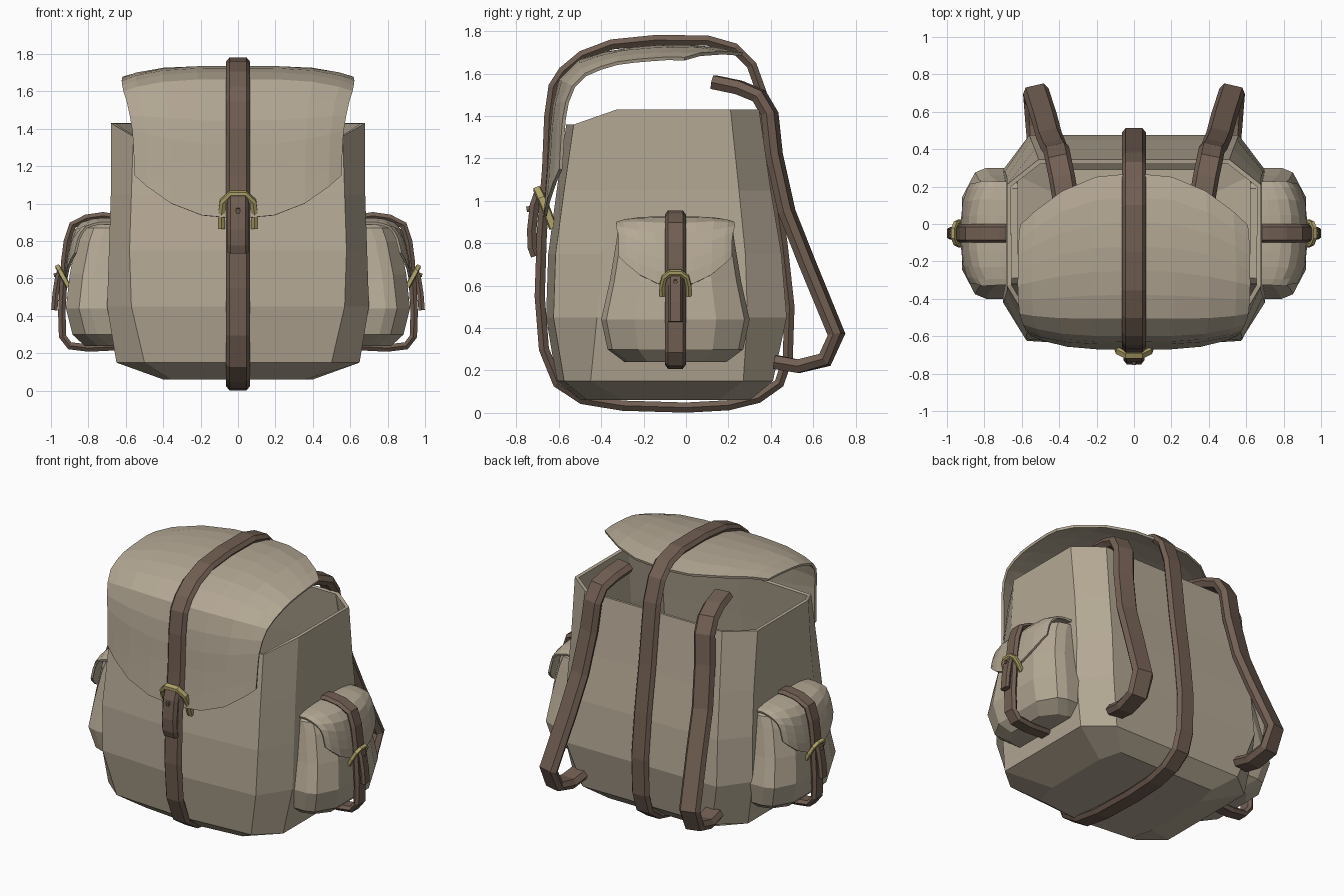
import bpy
import bmesh
from mathutils import Vector

cube = bpy.data.objects.get("Cube")
if cube:
    bpy.data.objects.remove(cube)


def material(name, rgb):
    m = bpy.data.materials.new(name)
    m.use_nodes = True
    m.diffuse_color = (*rgb, 1)
    m.node_tree.nodes["Principled BSDF"].inputs["Base Color"].default_value = (*rgb, 1)
    return m


canvas = material("canvas", (0.46, 0.395, 0.30))
leather = material("leather", (0.165, 0.113, 0.085))
brass = material("brass", (0.43, 0.36, 0.14))


def loft(name, rings, mat, closed_rings=True, loop=False, cap_start=False,
         cap_end=False, mirror=False, thickness=0.0, offset=0.0):
    """Skin a row of point rings, then optionally mirror and thicken."""
    bm = bmesh.new()
    rows = [[bm.verts.new(p) for p in ring] for ring in rings]
    n = len(rows[0])
    pairs = list(zip(rows, rows[1:])) + ([(rows[-1], rows[0])] if loop else [])
    for a, b in pairs:
        for i in range(n if closed_rings else n - 1):
            j = (i + 1) % n
            bm.faces.new((a[i], a[j], b[j], b[i]))
    if cap_start:
        bm.faces.new(rows[0][::-1])
    if cap_end:
        bm.faces.new(rows[-1])
    bmesh.ops.recalc_face_normals(bm, faces=bm.faces)
    mesh = bpy.data.meshes.new(name)
    bm.to_mesh(mesh)
    bm.free()
    mesh.materials.append(mat)
    ob = bpy.data.objects.new(name, mesh)
    bpy.context.collection.objects.link(ob)
    if thickness:
        s = ob.modifiers.new("Thickness", 'SOLIDIFY')
        s.thickness, s.offset = thickness, offset
    if mirror:
        m = ob.modifiers.new("Mirror", 'MIRROR')
        m.use_mirror_merge = False
    return ob


def band(name, path, across, half_w, half_t, mat, loop=False, mirror=False):
    """Sweep a flat six-sided section along a path; across is the width direction."""
    pts = [Vector(p) for p in path]
    n = len(pts)
    rings = []
    for i, p in enumerate(pts):
        before = pts[i - 1] if i or loop else p
        after = pts[(i + 1) % n] if i < n - 1 or loop else p
        t = (after - before).normalized()
        w = Vector(across)
        w = (w - t * w.dot(t)).normalized()
        d = t.cross(w)
        rings.append([p + w * half_w * a + d * half_t * b for a, b in
                      ((1, 0), (.7, 1), (-.7, 1), (-1, 0), (-.7, -1), (.7, -1))])
    return loft(name, rings, mat, loop=loop, cap_start=not loop,
                cap_end=not loop, mirror=mirror)


def flap_rows(profile, start_cut, end_cut, centre, sag, place, steps=12):
    """Sheet along a (depth, height, half width) profile with rounded ends."""
    pts = [Vector(p) for p in profile]
    lengths = [0.0]
    for a, b in zip(pts, pts[1:]):
        lengths.append(lengths[-1] + (b.xy - a.xy).length)

    def sample(s):
        for a, b, l0, l1 in zip(pts, pts[1:], lengths, lengths[1:]):
            if s <= l1 + 1e-6:
                return a.lerp(b, (s - l0) / (l1 - l0))
        return pts[-1]

    rows = []
    for i in range(steps + 1):
        row = []
        for u in (-1, -.88, -.65, -.35, 0, .35, .65, .88, 1):
            bend = abs(u) ** 2.5
            s0 = start_cut * bend
            s1 = lengths[-1] - end_cut * bend
            p = sample(s0 + (s1 - s0) * i / steps)
            k = 1 - sag * u ** 4
            row.append(place(centre[0] + (p.x - centre[0]) * k, u * p.z,
                             centre[1] + (p.y - centre[1]) * k))
        rows.append(row)
    return rows


# Main bag: open-topped, with chamfered corners and a lower front rim
body = []
for z, hx, fx, bx, yf, ysf, ysb, yb in (
        (.06, .40, .36, .36, -.50, -.30, .15, .30),
        (.15, .65, .50, .48, -.61, -.45, .27, .41),
        (.45, .70, .57, .56, -.66, -.42, .29, .475),
        (.75, .69, .58, .55, -.65, -.39, .28, .45),
        (1.05, .68, .57, .53, -.61, -.36, .25, .40),
        (1.43, .68, .56, .51, -.565, -.33, .21, .345)):
    front_z = z - .07 if z > 1.4 else z
    half = [(fx, yf + .035, front_z), (hx, ysf, z), (hx, ysb, z), (bx, yb, z)]
    body.append([(0, yf, front_z)] + half + [(-x, y, h) for x, y, h in half[::-1]])
loft("main_bag", body, canvas, cap_start=True, thickness=.025, offset=-1)

# Lid flap arching over the opening
lid = [(-.665, .92, .55), (-.645, 1.15, .55), (-.63, 1.4, .56), (-.60, 1.56, .585),
       (-.50, 1.66, .615), (-.33, 1.71, .62), (-.1, 1.73, .615), (.1, 1.725, .60),
       (.27, 1.69, .58)]
loft("lid_flap", flap_rows(lid, .23, .27, (-.1, 1.15), .1, lambda d, s, z: (s, d, z)),
     canvas, closed_rings=False, thickness=.016)

# Centre strap looping round the whole bag
loop_path = [(-.69, .55), (-.67, .30), (-.605, .14), (-.49, .065), (-.3, .034), (0, .025),
             (.2, .036), (.34, .07), (.44, .14), (.48, .26), (.488, .5), (.455, .8),
             (.41, 1.1), (.38, 1.35), (.36, 1.5), (.31, 1.64), (.23, 1.72), (.1, 1.757),
             (-.15, 1.758), (-.35, 1.738), (-.49, 1.685), (-.58, 1.61), (-.625, 1.54),
             (-.645, 1.4), (-.655, 1.15), (-.68, .85)]
band("centre_strap", [(0, y, z) for y, z in loop_path], (1, 0, 0), .065, .024,
     leather, loop=True)

# Front tongue with its stud and buckle
band("front_tongue", [(0, -.69, 1.05), (0, -.715, .98), (0, -.728, .86), (0, -.725, .78),
                      (0, -.71, .74)], (1, 0, 0), .056, .022, leather)
band("front_stud", [(0, -.72, .965), (0, -.752, .96)], (1, 0, 0), .013, .013, leather)
hook = [(.088, -.625, .87), (.088, -.655, .95), (.08, -.68, 1.01), (.04, -.70, 1.05)]
band("front_buckle", hook + [(-x, y, z) for x, y, z in hook[::-1]], (0, -1, -.4),
     .02, .018, brass)

# Shoulder straps, spreading towards the bottom
shoulder = [(.365, .13, 1.56), (.385, .25, 1.535), (.405, .345, 1.495), (.415, .395, 1.41),
            (.43, .415, 1.22), (.455, .475, .95), (.48, .57, .71), (.525, .71, .37),
            (.52, .655, .25), (.51, .53, .22), (.50, .42, .24)]
band("shoulder_straps", shoulder, (1, -.22, 0), .07, .032, leather, mirror=True)

# Side pockets
MID = -.05
pocket = []
for z, xo, hy in ((.24, .82, .24), (.30, .885, .32), (.44, .92, .35), (.62, .90, .31),
                  (.80, .865, .28), (.87, .84, .27), (.90, .78, .24)):
    half = [(xo, hy * .55), (xo - .07, hy * .93), (xo - .13, hy), (.62, hy)]
    pocket.append([(x, MID + y, z) for x, y in half]
                  + [(x, MID - y, z) for x, y in half[::-1]])
loft("side_pockets", pocket, canvas, cap_start=True, cap_end=True, mirror=True)

# Pocket flaps
cover = [(.66, .92, .275), (.76, .92, .275), (.83, .90, .28), (.875, .85, .265),
         (.90, .75, .265), (.915, .66, .26), (.918, .60, .24)]
loft("pocket_flaps", flap_rows(cover, 0, .14, (.62, .72), .12,
                               lambda d, s, z: (d, MID + s, z), steps=8),
     canvas, closed_rings=False, mirror=True, thickness=.014)

# Pocket straps, tongues and buckles
side_path = [(.66, .925), (.72, .935), (.81, .922), (.885, .885), (.912, .80), (.925, .70),
             (.932, .6), (.942, .42), (.938, .29), (.90, .24), (.80, .228), (.66, .235)]
band("pocket_straps", [(x, MID, z) for x, z in side_path], (0, 1, 0), .05, .02,
     leather, mirror=True)
band("pocket_tongues", [(x, MID, z) for x, z in
                        ((.945, .66), (.962, .60), (.975, .52), (.982, .43))],
     (0, 1, 0), .034, .017, leather, mirror=True)
band("pocket_studs", [(.965, MID, .62), (.985, MID, .617)], (0, 1, 0), .01, .01,
     leather, mirror=True)
hook = [(.905, .062, .555), (.93, .062, .60), (.952, .052, .64), (.963, .025, .66)]
band("pocket_buckles", [(x, MID + y, z) for x, y, z in hook]
     + [(x, MID - y, z) for x, y, z in hook[::-1]], (1, 0, -.5), .014, .013,
     brass, mirror=True)
